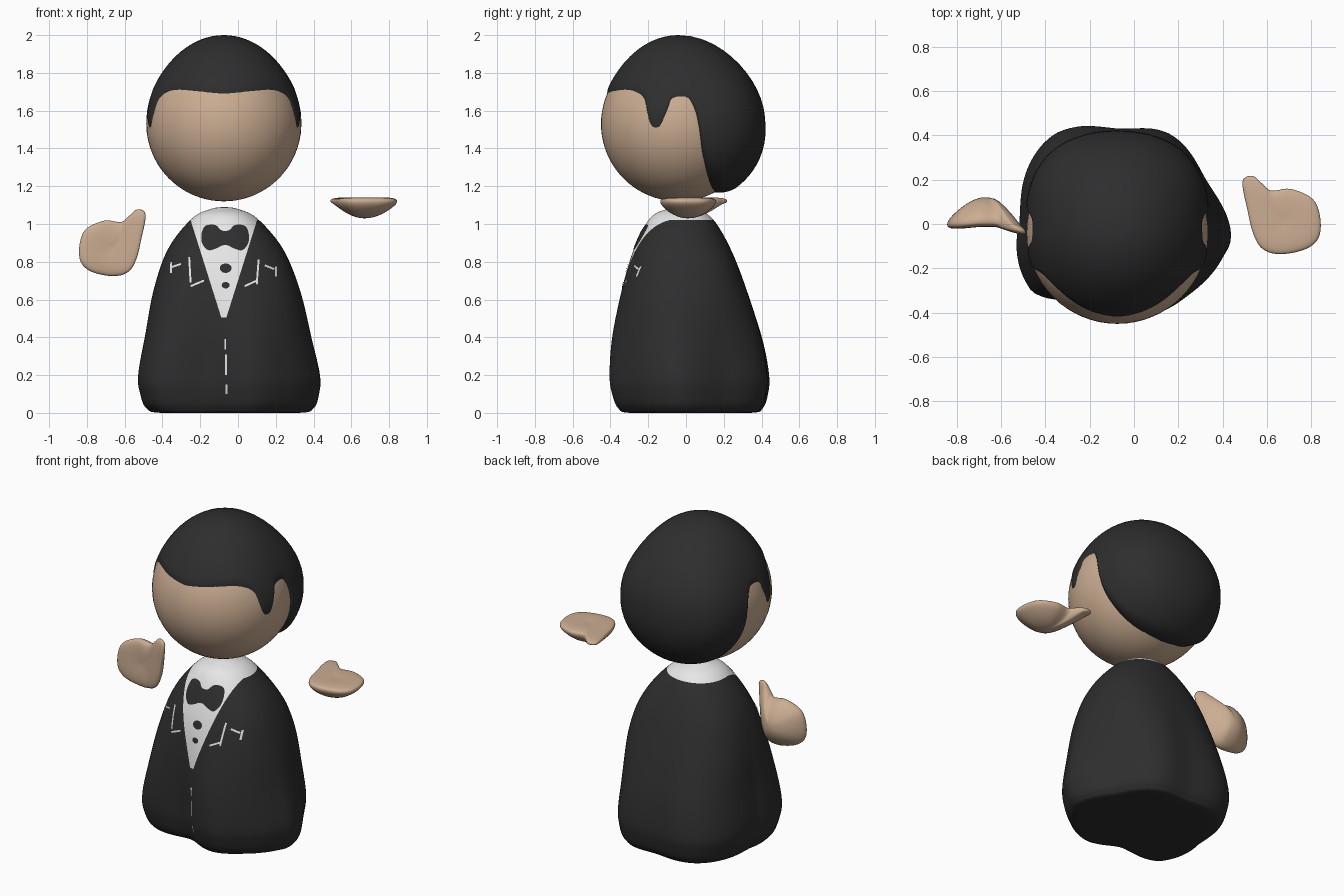
import bpy, bmesh, math
from mathutils import Vector
from mathutils.bvhtree import BVHTree

if "Cube" in bpy.data.objects:
    bpy.data.objects.remove(bpy.data.objects["Cube"])


def material(name, rgb):
    m = bpy.data.materials.new(name)
    m.diffuse_color = (*rgb, 1)
    m.use_nodes = True
    m.node_tree.nodes["Principled BSDF"].inputs["Base Color"].default_value = m.diffuse_color
    return m


SKIN = material("skin", (0.60, 0.42, 0.29))
DARK = material("dark cloth and hair", (0.027, 0.027, 0.027))
WHITE = material("shirt white", (0.80, 0.80, 0.80))


def spline(pts, n, closed=False):
    """Catmull-Rom curve through points of any dimension."""
    k, out = len(pts), []
    at = (lambda i: pts[i % k]) if closed else (lambda i: pts[max(0, min(k - 1, i))])
    for i in range(k if closed else k - 1):
        a, b, c, d = at(i - 1), at(i), at(i + 1), at(i + 2)
        for j in range(n):
            t = j / n
            out.append(tuple(0.5 * (2 * q + (r - p) * t + (2 * p - 5 * q + 4 * r - s) * t * t
                                    + (3 * q - p - 3 * r + s) * t ** 3)
                             for p, q, r, s in zip(a, b, c, d)))
    return out if closed else out + [tuple(pts[-1])]


def lookup(curve, x):
    for (x0, y0), (x1, y1) in zip(curve, curve[1:]):
        if x <= x1:
            return y0 + (y1 - y0) * max(0, x - x0) / max(x1 - x0, 1e-6)
    return curve[-1][1]


def loft(rings, closed=True):
    bm = bmesh.new()
    rows = [[bm.verts.new(p) for p in ring] for ring in rings]
    n = len(rows[0])
    for r0, r1 in zip(rows, rows[1:]):
        for i in range(n if closed else n - 1):
            j = (i + 1) % n
            bm.faces.new((r0[i], r0[j], r1[j], r1[i]))
    bmesh.ops.remove_doubles(bm, verts=bm.verts, dist=1e-5)
    bmesh.ops.recalc_face_normals(bm, faces=bm.faces)
    return bm


def finish(bm, name, *mats):
    for f in bm.faces:
        f.smooth = True
    me = bpy.data.meshes.new(name)
    bm.to_mesh(me)
    bm.free()
    for m in mats:
        me.materials.append(m)
    ob = bpy.data.objects.new(name, me)
    bpy.context.collection.objects.link(ob)
    return ob


# Head ball
HEAD, R = Vector((-0.075, -0.04, 1.53)), 0.41
bm = bmesh.new()
bmesh.ops.create_uvsphere(bm, u_segments=64, v_segments=40, radius=R)
bmesh.ops.translate(bm, verts=bm.verts, vec=HEAD)
finish(bm, "head", SKIN)

# Hair shell: hairline height by angle from the front, mirrored left and right
hairline = spline([(0, 1.685), (40, 1.708), (57, 1.685), (64, 1.635), (68, 1.535), (72, 1.505),
                   (77, 1.52), (81.5, 1.6), (85, 1.66), (93, 1.672), (99, 1.655), (103.5, 1.58),
                   (106.5, 1.465), (110, 1.365), (119, 1.265), (133, 1.205), (155, 1.175),
                   (180, 1.165)], 6)
ROWS, COLS = 30, 240
rings = []
for i in range(ROWS + 1):
    t, ring = (i / ROWS) ** 1.6, []
    for c in range(COLS):
        a = 360 * c / COLS
        low = math.asin((lookup(hairline, min(a, 360 - a)) - HEAD.z) / R)
        el = low + (math.pi / 2 - low) * t
        a = math.radians(a)
        d = Vector((math.sin(a) * math.cos(el), -math.cos(a) * math.cos(el), math.sin(el)))
        back = max(0, d.y)
        puff = (0.006 + 0.054 * max(0, d.z) ** 4 + 0.044 * back ** 2
                + 0.04 * max(0, -d.z) * back + 0.03 * (2 * d.x * back) ** 2)
        rise = 1 - (1 - min(t / 0.1, 1)) ** 2
        ring.append(HEAD + d * (R - 0.002 + (puff + 0.002) * rise))
    rings.append(ring)
finish(loft(rings), "hair", DARK)

# Body: oval rings with a wavy hem that fades out upward, boxier at mid height
profile = spline([(0, 0, 0), (0, 0.36, 0.32), (0.025, 0.44, 0.385), (0.1, 0.47, 0.415),
                  (0.2, 0.478, 0.425), (0.4, 0.44, 0.40), (0.65, 0.388, 0.333),
                  (0.87, 0.303, 0.255), (1.03, 0.172, 0.165), (1.08, 0.07, 0.07), (1.09, 0, 0)], 7)
hem = spline([(-180, 0.98), (-147, 1.115), (-134, 1.1), (-106, 0.82), (-76, 1.0), (-50, 0.98),
              (-23, 1.0), (-8, 1.015), (29, 0.89), (66, 1.03), (92, 0.99), (115, 1.11),
              (131, 1.13), (166, 1.0), (180, 0.98)], 6)
rings = []
for z, rx, ry in profile:
    z = max(z, 0)
    w = max(0, min(1, (0.85 - z) / 0.7))
    w = w * w * (3 - 2 * w)
    box = 0.07 * (1 - w) * min(1, (1.09 - z) / 0.3)
    ring = []
    for c in range(120):
        deg = -180 + 3 * c
        a = math.radians(deg)
        k = 1 + (lookup(hem, deg) - 1) * w + box * math.sin(2 * a) ** 2
        ring.append((-0.04 - 0.03 * z + rx * k * math.cos(a),
                     0.015 - 0.04 * z + ry * k * math.sin(a), z))
    rings.append(ring)
bm = loft(rings)
# Shirt front and collar cut into the body
MID, COLLAR, SLOPE = -0.075, 1.02, 0.315
cuts = [((MID, 0, COLLAR), (0, 0, 1))]
cuts += [((MID + s * 0.012, 0, 0.5), (s, 0, -SLOPE)) for s in (-1, 1)]
for co, no in cuts:
    bmesh.ops.bisect_plane(bm, geom=bm.verts[:] + bm.edges[:] + bm.faces[:],
                           plane_co=co, plane_no=no, dist=1e-5)
for f in bm.faces:
    p = f.calc_center_median()
    vee = p.y < -0.02 and p.z > 0.495 and abs(p.x - MID) < 0.012 + SLOPE * (p.z - 0.5)
    f.material_index = 1 if vee or p.z > COLLAR else 0
tree = BVHTree.FromBMesh(bm)
finish(bm, "suit_body", DARK, WHITE)


def on_front(x, z):
    p, n, _, _ = tree.ray_cast(Vector((x, -2, z)), Vector((0, 1, 0)))
    return p + (n if n.y < 0 else -n) * 0.004


def plate(name, cx, cz, outline, mat):
    finish(loft([[on_front(cx + x * k / 8, cz + z * k / 8) for x, z in outline]
                 for k in range(9)]), name, mat)


# Bow tie and buttons
half = [(0.02, 0.035), (0.05, 0.062), (0.1, 0.06), (0.122, 0.025), (0.122, -0.03),
        (0.09, -0.07), (0.045, -0.06), (0.015, -0.045)]
bow = spline(half + [(-x, z) for x, z in reversed(half)], 4, True)
plate("bow_tie", -0.068, 0.93, bow, DARK)
for i, (z, r) in enumerate([(0.765, 0.031), (0.675, 0.021)]):
    disc = [(r * math.cos(a * math.pi / 12), 0.8 * r * math.sin(a * math.pi / 12)) for a in range(24)]
    plate(f"button_{i + 1}", -0.065, z, disc, DARK)

# Fine light stitching on lapels, pockets and coat opening
stitches = [(-0.257, 0.824, -0.25, 0.69), (-0.25, 0.67, -0.18, 0.70), (-0.352, 0.797, -0.352, 0.74),
            (-0.35, 0.77, -0.30, 0.787), (0.108, 0.81, 0.098, 0.68), (0.035, 0.67, 0.1, 0.70),
            (0.14, 0.78, 0.19, 0.76), (0.198, 0.775, 0.198, 0.72), (-0.066, 0.39, -0.066, 0.335),
            (-0.062, 0.31, -0.062, 0.20), (-0.06, 0.15, -0.06, 0.10)]
for i, (x0, z0, x1, z1) in enumerate(stitches):
    side = Vector((z1 - z0, x0 - x1)).normalized() * 0.005
    rows = []
    for k in range(9):
        x, z = x0 + (x1 - x0) * k / 8, z0 + (z1 - z0) * k / 8
        rows.append([on_front(x + s * side.x, z + s * side.y) for s in (-1, 1)])
    finish(loft(rows, closed=False), f"stitch_{i + 1}", WHITE)

# Mitten hands: flat palm, domed back, thinner thumb, same outline for both
mitten = spline([(0.489, 0.19), (0.534, 0.217), (0.58, 0.18), (0.62, 0.15), (0.706, 0.158),
                 (0.805, 0.113), (0.839, 0.03), (0.833, -0.06), (0.774, -0.113), (0.66, -0.136),
                 (0.58, -0.113), (0.538, -0.045), (0.512, 0.06)], 5, True)
CX, CY = 0.67, 0.01


def hand(name, place):
    rings = []
    for k in range(25):
        a = -math.pi / 2 + math.pi * k / 24
        t, s = math.cos(a), math.sin(a)
        ring = []
        for x, y in mitten:
            x, y = CX + (x - CX) * t, CY + (y - CY) * t
            far = min(1, math.hypot(x - CX, y - CY) / 0.22)
            depth = 0.03 + 0.06 * (1 - far * far)
            h = 1.12 + (depth * s if s < 0 else 0.03 * s ** 0.7 - 0.012 * (1 - t))
            ring.append(place(x, y, h))
        rings.append(ring)
    finish(loft(rings), name, SKIN)


hand("hand_palm_up", lambda x, y, h: (x, y, h))
hand("hand_raised", lambda x, y, h: (
    -x, 0.12 - 1.2 * (h - 1.03) - 0.35 * max(0, 0.62 - x) - 0.1 * max(0, x - 0.7), y + 0.86))
